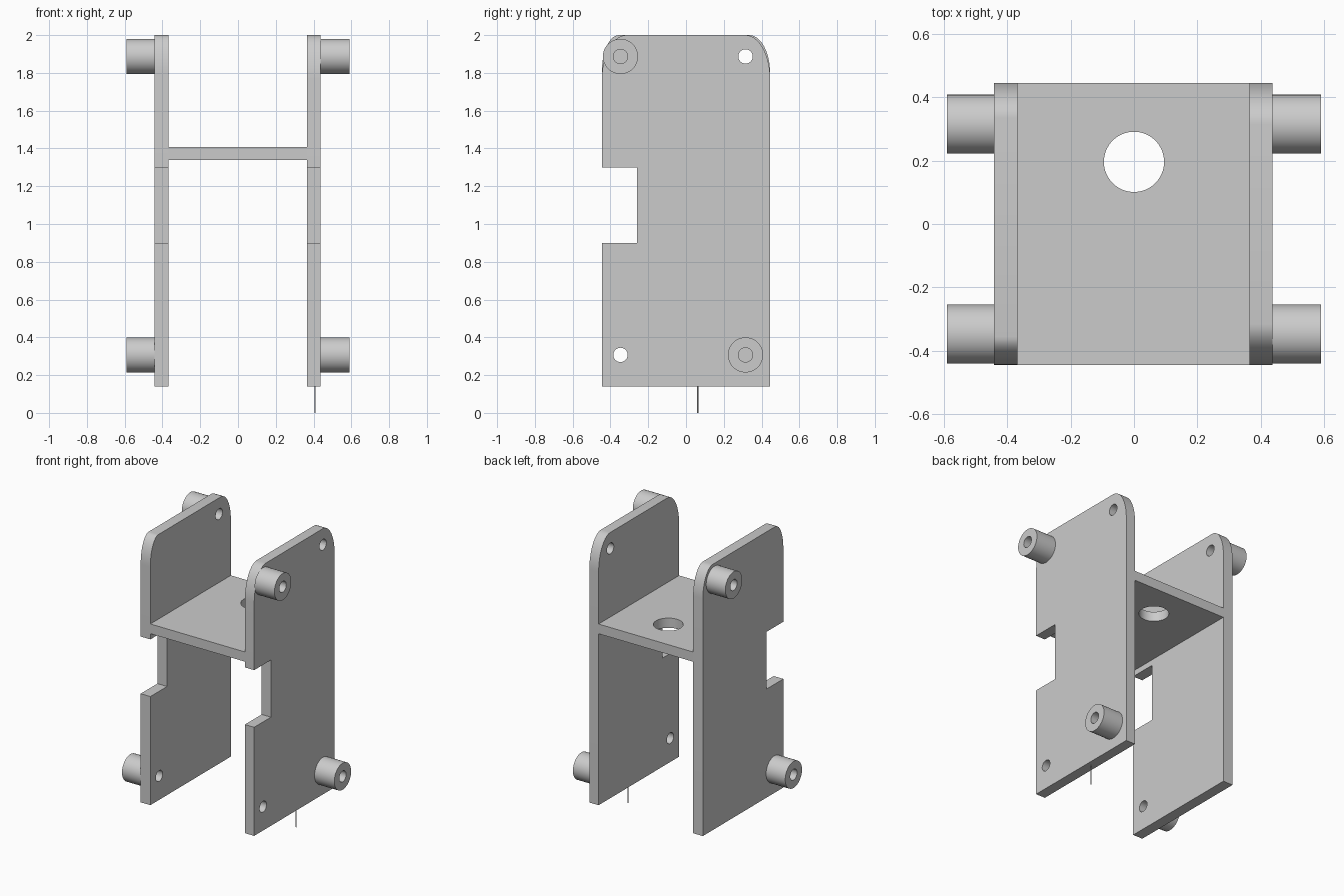
import bpy, bmesh
from math import sin, cos, pi, radians
from mathutils import Matrix

default = bpy.data.objects.get("Cube")
if default:
    bpy.data.objects.remove(default, do_unlink=True)

grey = bpy.data.materials.new("plain grey")
grey.use_nodes = True
GREY = (0.6, 0.6, 0.6, 1)
grey.diffuse_color = GREY
grey.node_tree.nodes["Principled BSDF"].inputs["Base Color"].default_value = GREY

# Shared dimensions
HALF = 0.445
BOTTOM, TOP = 0.14, 2.0
BACK_Y, FRONT_Y = 0.315, -0.347
HIGH_Z, LOW_Z = 1.887, 0.307
HOLE_R, BOSS_R = 0.038, 0.093


def finish(name, bm):
    bmesh.ops.recalc_face_normals(bm, faces=bm.faces)
    mesh = bpy.data.meshes.new(name)
    bm.to_mesh(mesh)
    bm.free()
    obj = bpy.data.objects.new(name, mesh)
    bpy.context.collection.objects.link(obj)
    mesh.materials.append(grey)
    return obj


def cylinder(name, center, radius, length, axis, segments=48):
    bm = bmesh.new()
    turn = Matrix.Rotation(pi / 2, 4, "Y") if axis == "X" else Matrix()
    bmesh.ops.create_cone(bm, cap_ends=True, segments=segments, radius1=radius,
                          radius2=radius, depth=length,
                          matrix=Matrix.Translation(center) @ turn)
    return finish(name, bm)


def cut(obj, cutter):
    cutter.hide_render = True
    mod = obj.modifiers.new("cut", "BOOLEAN")
    mod.operation, mod.solver, mod.object = "DIFFERENCE", "EXACT", cutter
    bpy.context.view_layer.objects.active = obj
    bpy.ops.object.modifier_apply(modifier=mod.name)
    bpy.data.objects.remove(cutter, do_unlink=True)


def smooth(obj):
    bpy.ops.object.select_all(action="DESELECT")
    obj.select_set(True)
    bpy.context.view_layer.objects.active = obj
    bpy.ops.object.shade_smooth_by_angle(angle=radians(30))


def corner(side, width, height, steps=14):
    # Elliptical top corner, listed from the vertical edge to the top edge
    arc = [i * pi / 2 / steps for i in range(steps + 1)]
    return [(side * (HALF - width + width * cos(a)), TOP - height + height * sin(a))
            for a in arc]


def side_plate(name, x0, x1, front, back):
    # Notched outline with rounded top corners, extruded across x
    outline = [(-HALF, BOTTOM), (HALF, BOTTOM)]
    outline += corner(1, *back) + corner(-1, *front)[::-1]
    outline += [(-HALF, 1.30), (-0.26, 1.30), (-0.26, 0.90), (-HALF, 0.90)]
    bm = bmesh.new()
    face = bm.faces.new([bm.verts.new((x0, y, z)) for y, z in outline])
    result = bmesh.ops.extrude_face_region(bm, geom=[face])
    verts = [v for v in result["geom"] if isinstance(v, bmesh.types.BMVert)]
    bmesh.ops.translate(bm, verts=verts, vec=(x1 - x0, 0, 0))
    plate = finish(name, bm)
    for y, z in ((BACK_Y, HIGH_Z), (FRONT_Y, LOW_Z)):
        cut(plate, cylinder("hole_cutter", ((x0 + x1) / 2, y, z), HOLE_R, 0.3, "X", 32))
    smooth(plate)


side_plate("left_plate", 0.365, 0.437, (0.13, 0.23), (0.13, 0.23))
side_plate("right_plate", -0.442, -0.367, (0.09, 0.19), (0.11, 0.2))

# Cross shelf with a round opening
bm = bmesh.new()
bmesh.ops.create_cube(bm, size=1, matrix=Matrix.Translation((0, 0, 1.374))
                      @ Matrix.Diagonal((0.734, 2 * HALF, 0.068, 1)))
shelf = finish("cross_shelf", bm)
cut(shelf, cylinder("opening_cutter", (0, 0.196, 1.374), 0.095, 0.3, "Z", 64))
smooth(shelf)

# Hollow spacers on diagonal corners of each plate
spacers = (("left_high_spacer", 0.437, 0.59, FRONT_Y, HIGH_Z),
           ("left_low_spacer", 0.437, 0.59, BACK_Y, LOW_Z),
           ("right_high_spacer", -0.59, -0.442, BACK_Y, HIGH_Z),
           ("right_low_spacer", -0.59, -0.442, FRONT_Y, LOW_Z))
for name, x0, x1, y, z in spacers:
    center = ((x0 + x1) / 2, y, z)
    spacer = cylinder(name, center, BOSS_R, x1 - x0, "X")
    cut(spacer, cylinder("bore_cutter", center, HOLE_R, 0.3, "X", 32))
    smooth(spacer)

# Thin pin under the left plate
pin = cylinder("bottom_pin", (0.407, 0.062, 0.072), 0.003, 0.144, "Z", 8)
smooth(pin)
